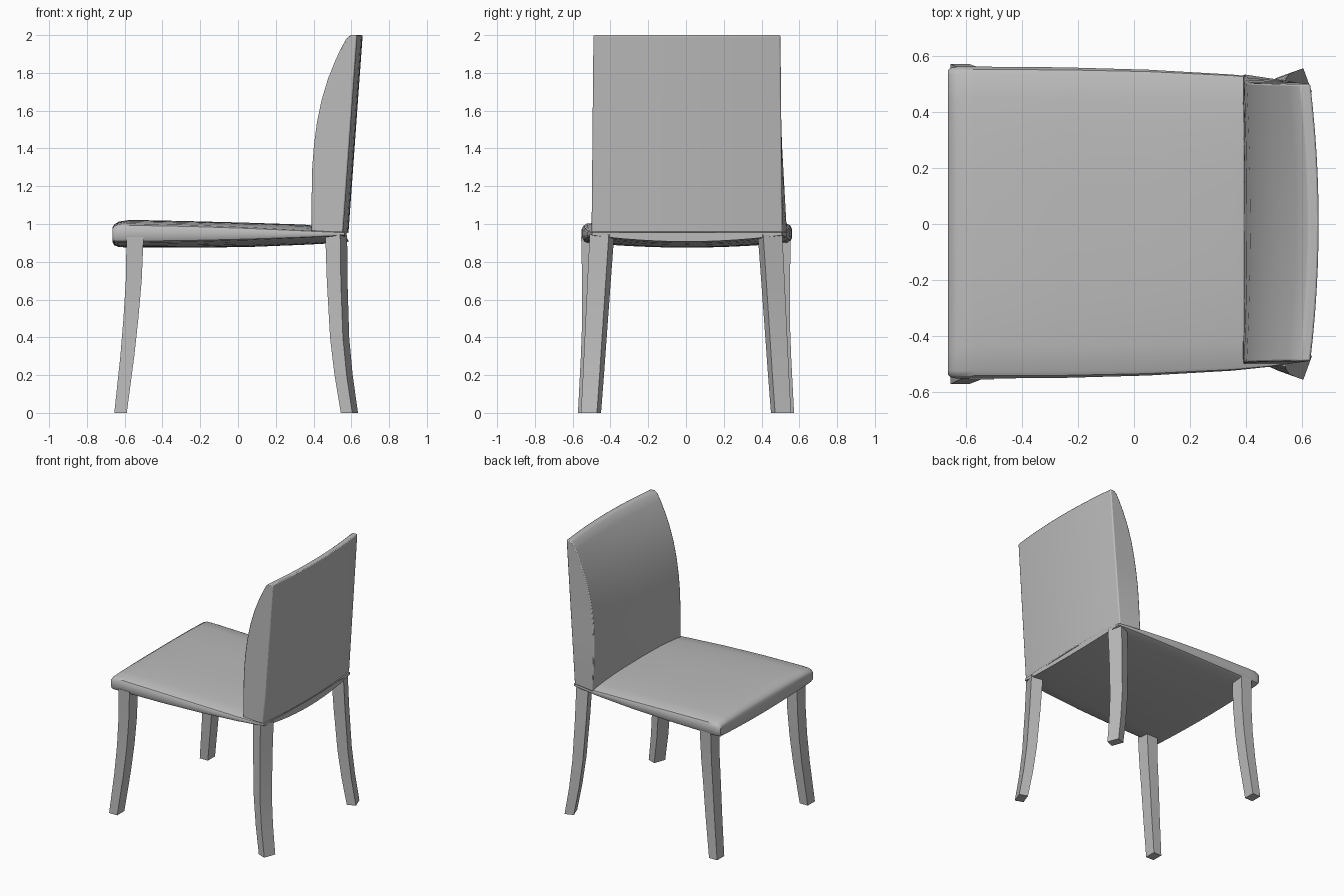
import bpy, bmesh, math

old = bpy.data.objects.get("Cube")
if old:
    bpy.data.objects.remove(old, do_unlink=True)

grey = bpy.data.materials.new("plain grey")
grey.use_nodes = True
COLOUR = (0.5, 0.5, 0.5, 1)
grey.diffuse_color = COLOUR
grey.node_tree.nodes["Principled BSDF"].inputs["Base Color"].default_value = COLOUR


def loft(name, rings, angle=35, bevel=0):
    """Skin a list of equal closed rings and cap both ends."""
    bm = bmesh.new()
    rows = [[bm.verts.new(p) for p in ring] for ring in rings]
    for a, b in zip(rows, rows[1:]):
        for i in range(len(a)):
            j = (i + 1) % len(a)
            bm.faces.new((a[i], a[j], b[j], b[i]))
    bm.faces.new(rows[0])
    bm.faces.new(rows[-1])
    bmesh.ops.recalc_face_normals(bm, faces=bm.faces[:])
    mesh = bpy.data.meshes.new(name)
    bm.to_mesh(mesh)
    bm.free()
    mesh.materials.append(grey)
    obj = bpy.data.objects.new(name, mesh)
    bpy.context.collection.objects.link(obj)
    if bevel:
        mod = obj.modifiers.new("soft edges", "BEVEL")
        mod.width, mod.segments = bevel, 2
        mod.limit_method, mod.angle_limit = "ANGLE", math.radians(40)
    bpy.ops.object.select_all(action="DESELECT")
    obj.select_set(True)
    bpy.context.view_layer.objects.active = obj
    bpy.ops.object.shade_smooth_by_angle(angle=math.radians(angle))
    return obj


# Seat: cushion sections along x, with a crowned top and a sagging underside
def seat_ring(x, half, top, bottom, crown, sag, bow):
    ring, n = [], 12
    mid, h = (top + bottom) / 2, (top - bottom) / 2
    r = h * 0.6

    def point(y, z):
        t = y / half
        return (x - bow * t * t, y + 0.005, z)

    ts = [-1 + 2 * i / n for i in range(n + 1)]
    for t in ts:
        ring.append(point(t * (half - r), top + crown * (1 - abs(t) ** 3)))
    for a in (55, 25, -25, -55):
        a = math.radians(a)
        ring.append(point(half - r + r * math.cos(a), mid + h * math.sin(a)))
    for t in reversed(ts):
        ring.append(point(t * (half - r), bottom - sag * (1 - t * t)))
    for a in (-55, -25, 25, 55):
        a = math.radians(a)
        ring.append(point(-half + r - r * math.cos(a), mid + h * math.sin(a)))
    return ring


# x, half width, top, bottom, crown, sag, rear bow
seat = [(-0.665, 0.545, 0.975, 0.915, 0.005, 0.01, 0),
        (-0.655, 0.555, 0.99, 0.902, 0.008, 0.015, 0),
        (-0.63, 0.56, 1.0, 0.9, 0.013, 0.022, 0),
        (-0.57, 0.56, 1.002, 0.9, 0.02, 0.025, 0),
        (-0.25, 0.557, 0.995, 0.905, 0.02, 0.03, 0),
        (0.05, 0.548, 0.983, 0.914, 0.024, 0.036, 0),
        (0.35, 0.53, 0.967, 0.927, 0.03, 0.037, 0),
        (0.5, 0.515, 0.959, 0.935, 0.02, 0.037, 0.01),
        (0.588, 0.503, 0.956, 0.94, 0, 0.033, 0.025)]
loft("seat", [seat_ring(*s) for s in seat])


# Backrest: stacked sections, front curving into a thin bowed top
def back_ring(z, front):
    k = (z - 0.955) / 1.045
    rear = 0.555 + 0.075 * k
    half = 0.505 - 0.01 * k
    flare = 0.025 * max(0, 1 - 2 * k)
    ts = [-1 + i / 6 for i in range(13)]
    ring = [(front + 0.03 * k * (1 - t * t),
             0.005 + t * half + (flare if t == ts[-1] else 0), z) for t in ts]
    ring += [(rear + 0.03 * (1 - t * t), 0.005 + t * half, z)
             for t in reversed(ts)]
    return ring


back = [(0.955, 0.39), (1.15, 0.39), (1.3, 0.393), (1.42, 0.402), (1.54, 0.418),
        (1.66, 0.443), (1.77, 0.476), (1.87, 0.516), (1.94, 0.55),
        (1.98, 0.572), (2.0, 0.595)]
loft("backrest", [back_ring(*s) for s in back], bevel=0.007)


# Legs: tapered square sections following a curved path
def leg(name, path, top_size, foot_size, turn, side):
    rings = []
    high = path[0][0]
    for z, x, y in path:
        k = z / high
        hx, hy = [f + (t - f) * k for t, f in zip(top_size, foot_size)]
        ring = []
        for sx, sy in ((-1, -1), (1, -1), (1, 1), (-1, 1)):
            px, py = sx * hx, sy * hy
            ring.append((x + px * math.cos(turn) - py * math.sin(turn),
                         side * (y + px * math.sin(turn) + py * math.cos(turn)), z))
        rings.append(ring)
    loft(name, rings)


# z, x, y of each path point
front_path = [(0.93, -0.545, 0.505), (0.7, -0.552, 0.502), (0.5, -0.567, 0.503),
              (0.3, -0.586, 0.512), (0, -0.622, 0.53)]
rear_path = [(0.945, 0.52, 0.445), (0.7, 0.525, 0.46), (0.4, 0.538, 0.478),
             (0.2, 0.559, 0.49), (0, 0.59, 0.503)]
for side, label in ((1, "left"), (-1, "right")):
    leg("front_leg_" + label, front_path, (0.045, 0.05), (0.033, 0.042), 0, side)
    leg("rear_leg_" + label, rear_path, (0.042, 0.054), (0.032, 0.045),
        math.radians(20), side)
